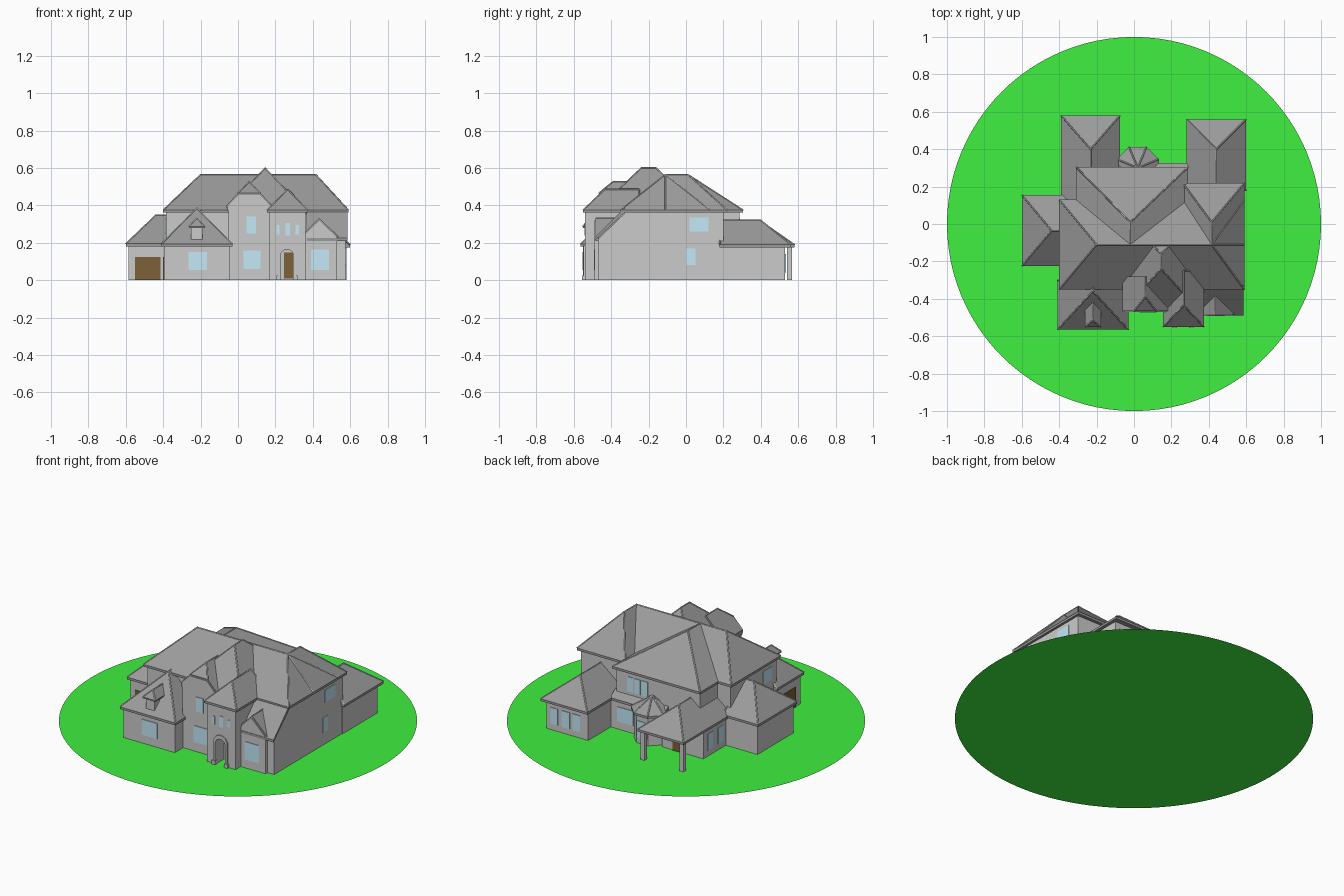
import bpy, bmesh, math
from mathutils import Vector


def mat(name, c):
    m = bpy.data.materials.new(name)
    m.diffuse_color = (*c, 1)
    return m


WALL = mat("wall", (0.7, 0.7, 0.7))
ROOF = mat("roof", (0.33, 0.33, 0.33))
GLASS = mat("glass", (0.55, 0.82, 0.93))
DOOR = mat("door", (0.2, 0.12, 0.04))
GRASS = mat("grass", (0.05, 0.87, 0.05))


def finish(name, bm, m):
    bmesh.ops.recalc_face_normals(bm, faces=bm.faces[:])
    me = bpy.data.meshes.new(name)
    bm.to_mesh(me)
    bm.free()
    ob = bpy.data.objects.new(name, me)
    bpy.context.collection.objects.link(ob)
    if m:
        me.materials.append(m)
    return ob


def hull(name, pts, m=ROOF):
    bm = bmesh.new()
    for p in pts:
        bm.verts.new(p)
    bmesh.ops.convex_hull(bm, input=bm.verts[:])
    bmesh.ops.dissolve_limit(bm, angle_limit=0.01, verts=bm.verts[:], edges=bm.edges[:])
    return finish(name, bm, m)


def box(name, x0, x1, y0, y1, z0, z1, m=WALL):
    return hull(name, [(x, y, z) for x in (x0, x1) for y in (y0, y1) for z in (z0, z1)], m)


def prism(name, poly, a0, a1, axis="y", m=WALL):
    """Extrude a profile: (x,z) along y, or (y,z) along x."""
    bm = bmesh.new()
    vs = [bm.verts.new((p, a0, q) if axis == "y" else (a0, p, q)) for p, q in poly]
    f = bm.faces.new(vs)
    r = bmesh.ops.extrude_face_region(bm, geom=[f])
    d = Vector((0, a1 - a0, 0) if axis == "y" else (a1 - a0, 0, 0))
    bmesh.ops.translate(bm, vec=d, verts=[v for v in r["geom"] if isinstance(v, bmesh.types.BMVert)])
    return finish(name, bm, m)


def caps(name, lines):
    """Pale ridge capping along roof edges."""
    cu = bpy.data.curves.new(name, "CURVE")
    cu.dimensions = "3D"
    cu.bevel_depth = 0.004
    cu.bevel_resolution = 0
    for a, b in lines:
        s = cu.splines.new("POLY")
        s.points.add(1)
        s.points[0].co = (*a, 1)
        s.points[1].co = (*b, 1)
    ob = bpy.data.objects.new(name, cu)
    bpy.context.collection.objects.link(ob)
    cu.materials.append(WALL)


def hip(name, x0, x1, y0, y1, z, p, q, rz, t=0.014):
    """Hipped roof: eave rectangle, ridge from p to q at height rz, fascia t."""
    corners = [Vector((x, y, z)) for x in (x0, x1) for y in (y0, y1)]
    P, Q = Vector((*p, rz)), Vector((*q, rz))
    hull(name, [c - Vector((0, 0, h)) for c in corners for h in (0, t)] + [P, Q])
    lines = [(P, Q)]
    for e, o in ((P, Q), (Q, P)):
        near = sorted(corners, key=lambda c: (c - e).dot(o - e))[:2]
        lines += [(e, c) for c in near]
    caps(name + "_caps", lines)


# lawn
bm = bmesh.new()
bmesh.ops.create_circle(bm, cap_ends=True, segments=96, radius=1)
lawn = finish("lawn", bm, GRASS)

# walls: two-storey body
B = 0.002
box("main_walls", -0.385, 0.575, -0.33, 0.115, B, 0.365)
box("rear_walls", -0.295, 0.275, 0, 0.285, B, 0.365)
box("right_wing_walls", 0.275, 0.575, 0, 0.2, B, 0.365)
prism("right_front_walls", [(-0.3, B), (-0.47, B), (-0.47, 0.22), (-0.33, 0.355), (-0.3, 0.355)],
      0.36, 0.575, "x")
# walls: single-storey wings
box("garage_walls", -0.585, -0.37, -0.21, 0.14, B, 0.185)
box("front_left_walls", -0.395, -0.045, -0.55, -0.3, B, 0.185)
box("porch_room_walls", -0.37, -0.09, 0.1, 0.36, B, 0.18)
box("back_right_walls", 0.295, 0.58, 0.19, 0.53, B, 0.18)
box("rear_low_walls", -0.1, 0.3, 0.2, 0.31, B, 0.18)
box("front_centre_walls", -0.05, 0.345, -0.455, -0.3, B, 0.375)

# main roofs
hip("main_roof", -0.4, 0.59, -0.35, 0.13, 0.375, (-0.2, -0.11), (0.415, -0.11), 0.565)
hip("rear_roof", -0.31, 0.29, -0.11, 0.305, 0.375, (-0.02, 0.01), (-0.02, -0.11), 0.565)
hip("right_wing_roof", 0.26, 0.59, -0.11, 0.22, 0.375, (0.415, 0.01), (0.415, -0.11), 0.565)
hip("centre_roof", -0.06, 0.35, -0.465, 0.06, 0.385, (0.145, -0.24), (0.145, -0.16), 0.6)
hip("tower_roof", 0.155, 0.375, -0.55, -0.25, 0.375, (0.265, -0.435), (0.265, -0.25), 0.485)
prism("catslide_roof", [(-0.33, 0.385), (-0.49, 0.225), (-0.49, 0.21), (-0.33, 0.36)], 0.365, 0.585, "x", ROOF)

# low roofs
hip("garage_roof", -0.6, -0.36, -0.225, 0.155, 0.195, (-0.44, -0.035), (-0.36, -0.035), 0.348)
hip("front_left_roof", -0.41, -0.03, -0.565, -0.3, 0.193, (-0.22, -0.36), (-0.22, -0.3), 0.385)
hip("porch_roof", -0.39, -0.075, 0.1, 0.58, 0.19, (-0.232, 0.4), (-0.232, 0.1), 0.315)
hip("back_right_roof", 0.28, 0.6, 0.18, 0.56, 0.19, (0.44, 0.4), (0.44, 0.18), 0.32)
hull("rear_low_roof", [(x, y, z) for x in (-0.08, 0.29)
                       for y, z in ((0.325, 0.175), (0.325, 0.19), (0.27, 0.23), (0.27, 0.175))])

# rear octagonal bay
def octagon(r, z):
    return [(0.02 + r * math.cos(math.pi / 8 + i * math.pi / 4),
             0.3 + r * math.sin(math.pi / 8 + i * math.pi / 4), z) for i in range(8)]

hull("bay_walls", octagon(0.105, B) + octagon(0.105, 0.18), WALL)
hull("bay_roof", octagon(0.122, 0.176) + octagon(0.122, 0.19) + [(0.02, 0.3, 0.265)])
caps("bay_caps", [((0.02, 0.3, 0.265), c) for c in octagon(0.122, 0.19)])

# clipped gable beside the tower
hull("clipped_gable_roof", [(-0.062, -0.466, 0.385), (0.182, -0.466, 0.385), (-0.062, -0.466, 0.4),
                            (0.182, -0.466, 0.4), (0.0, -0.466, 0.465), (0.12, -0.466, 0.465),
                            (0.06, -0.39, 0.527), (0.06, -0.28, 0.527),
                            (-0.062, -0.28, 0.385), (0.182, -0.28, 0.385),
                            (-0.062, -0.28, 0.4), (0.182, -0.28, 0.4)])
prism("clipped_gable_wall", [(-0.05, B), (-0.05, 0.4), (0.004, 0.456), (0.116, 0.456), (0.17, 0.4), (0.17, B)],
      -0.47, -0.4)
caps("clipped_gable_caps", [((0.06, -0.39, 0.527), p) for p in
                            ((0.0, -0.466, 0.465), (0.12, -0.466, 0.465), (0.06, -0.28, 0.527))])

# small right front gable
prism("right_gable_roof", [(0.345, 0.23), (0.345, 0.245), (0.435, 0.332), (0.545, 0.225), (0.545, 0.21)],
      -0.484, -0.36, "y", ROOF)
prism("right_gable_wall", [(0.36, B), (0.36, 0.245), (0.435, 0.318), (0.53, 0.226), (0.53, B)], -0.489, -0.4)
caps("right_gable_cap", [((0.435, -0.484, 0.332), (0.435, -0.36, 0.332))])

# entry tower with arched porch
def arch(cx, w, top):
    n = 10
    return [(cx - w, B)] + [(cx - w * math.cos(math.pi * i / n), top - w + w * math.sin(math.pi * i / n))
                            for i in range(n + 1)] + [(cx + w, B)]

inner = arch(0.262, 0.034, 0.165)
prism("tower_front", [(0.168, B), *inner, (0.362, B), (0.362, 0.37), (0.168, 0.37)], -0.54, -0.46)
box("tower_walls", 0.168, 0.362, -0.461, -0.3, B, 0.37)
prism("arch_surround", arch(0.262, 0.048, 0.188) + inner[::-1], -0.548, -0.535)
for x in (0.219, 0.305):
    box("arch_foot", x - 0.012, x + 0.012, -0.555, -0.53, B, 0.025)
box("front_door", 0.245, 0.295, -0.468, -0.455, 0.01, 0.148, DOOR)

# dormer on the front left roof
box("dormer_walls", -0.25, -0.19, -0.54, -0.44, 0.2, 0.285)
hip("dormer_roof", -0.263, -0.177, -0.552, -0.42, 0.288, (-0.22, -0.515), (-0.22, -0.42), 0.33, 0.008)

# back porch columns
for x in (-0.365, -0.1):
    box("porch_column", x - 0.013, x + 0.013, 0.54, 0.566, B, 0.18)

# doors
box("garage_door", -0.55, -0.415, -0.215, -0.2, B, 0.123, DOOR)
box("side_garage_door", -0.4, -0.38, -0.5, -0.28, B, 0.123, DOOR)
box("porch_door", -0.215, -0.165, 0.35, 0.365, B, 0.13, DOOR)

# windows facing front or back: x range, wall y, z range
for x0, x1, y, z0, z1 in [(-0.265, -0.165, -0.55, 0.055, 0.15), (0.03, 0.12, -0.47, 0.06, 0.16),
                          (0.045, 0.095, -0.47, 0.25, 0.34), (0.39, 0.487, -0.489, 0.055, 0.165),
                          (0.205, 0.222, -0.54, 0.245, 0.295), (0.253, 0.277, -0.54, 0.24, 0.305),
                          (0.308, 0.325, -0.54, 0.245, 0.295),
                          (0.35, 0.4, 0.53, 0.04, 0.14), (0.42, 0.475, 0.53, 0.04, 0.14),
                          (0.5, 0.55, 0.53, 0.04, 0.14), (0.06, 0.1, 0.285, 0.24, 0.33),
                          (0.11, 0.15, 0.285, 0.24, 0.33), (0.16, 0.2, 0.285, 0.24, 0.33),
                          (0.14, 0.25, 0.31, 0.05, 0.14), (-0.015, 0.055, 0.397, 0.04, 0.14)]:
    box("window", x0, x1, y - 0.004, y + 0.004, z0, z1, GLASS)

# windows facing sideways: wall x, y range, z range
for x, y0, y1, z0, z1 in [(0.575, 0.02, 0.12, 0.26, 0.335), (0.575, 0, 0.05, 0.08, 0.17),
                          (-0.385, -0.28, -0.2, 0.25, 0.33), (-0.37, 0.17, 0.22, 0.04, 0.14),
                          (-0.37, 0.27, 0.32, 0.04, 0.14)]:
    box("side_window", x - 0.004, x + 0.004, y0, y1, z0, z1, GLASS)
